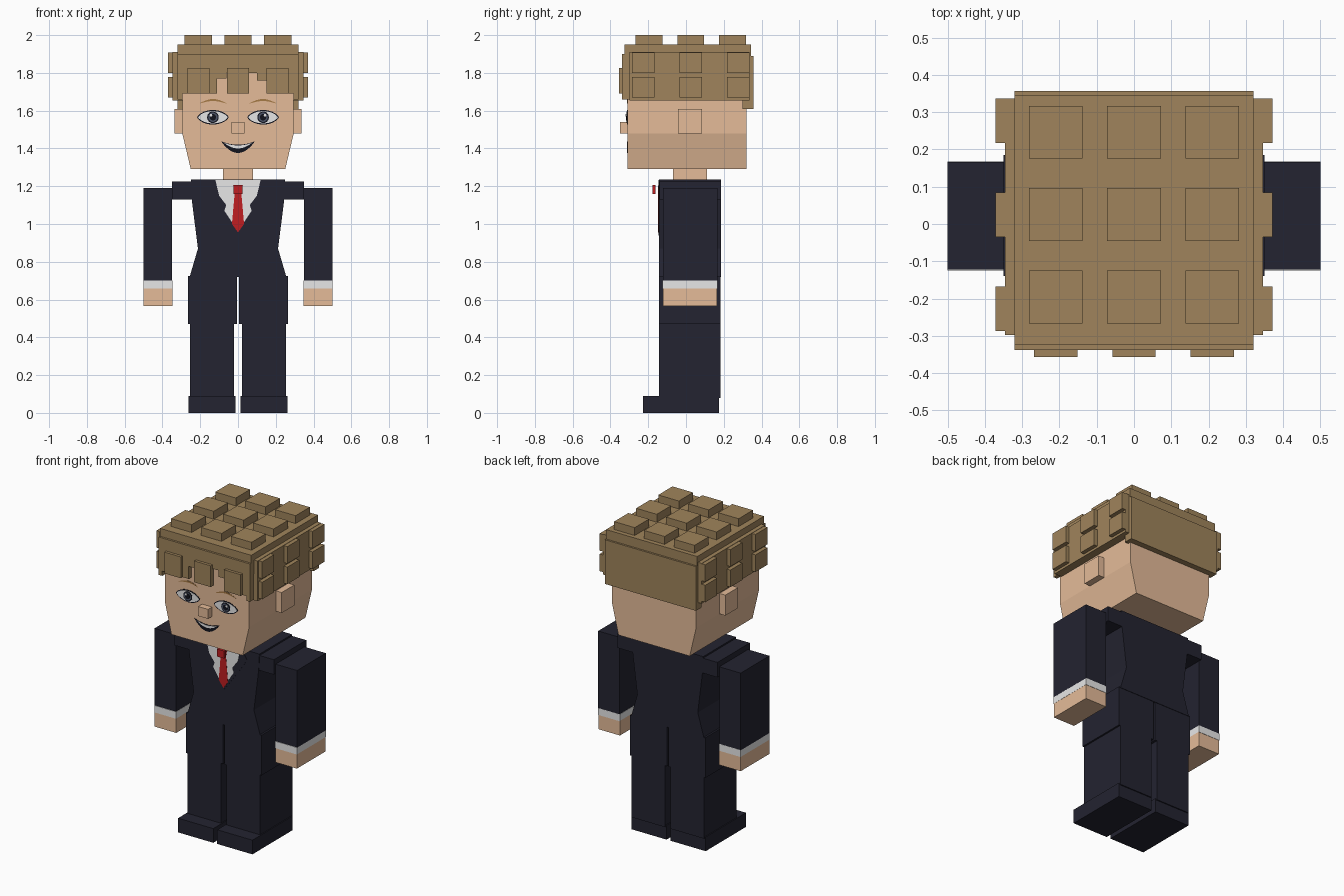
import bpy
import bmesh
from math import sin, cos, pi

default_cube = bpy.data.objects.get("Cube")
if default_cube:
    bpy.data.objects.remove(default_cube, do_unlink=True)


def material(name, red, green, blue):
    """Flat colour given as sRGB bytes, stored as linear values."""
    colour = [(c / 255) ** 2.2 for c in (red, green, blue)] + [1]
    mat = bpy.data.materials.new(name)
    mat.use_nodes = True
    mat.diffuse_color = colour
    mat.node_tree.nodes["Principled BSDF"].inputs["Base Color"].default_value = colour
    return mat


skin = material("skin", 228, 186, 151)
hair = material("hair brown", 158, 131, 92)
suit = material("dark navy suit", 40, 40, 52)
white = material("white", 234, 234, 234)
red = material("tie red", 190, 35, 38)
ink = material("ink black", 24, 25, 34)
iris_grey = material("iris grey", 78, 86, 104)
brow_brown = material("brow brown", 165, 122, 72)


def prism(name, outline, back, front, mat):
    """Extrude an (x, z) outline along y."""
    bm = bmesh.new()
    face = bm.faces.new([bm.verts.new((x, back, z)) for x, z in outline])
    new = bmesh.ops.extrude_face_region(bm, geom=[face])["geom"]
    moved = [v for v in new if isinstance(v, bmesh.types.BMVert)]
    bmesh.ops.translate(bm, verts=moved, vec=(0, front - back, 0))
    bmesh.ops.recalc_face_normals(bm, faces=bm.faces)
    mesh = bpy.data.meshes.new(name)
    bm.to_mesh(mesh)
    bm.free()
    mesh.materials.append(mat)
    obj = bpy.data.objects.new(name, mesh)
    bpy.context.collection.objects.link(obj)
    return obj


def box(name, xs, ys, zs, mat):
    (a, b), (c, d) = xs, zs
    return prism(name, [(a, c), (b, c), (b, d), (a, d)], ys[1], ys[0], mat)


def mirrored(half):
    """Complete a right-hand outline, listed top to bottom, across x = 0."""
    return half + [(-x, z) for x, z in reversed(half) if x > 0]


def plate(name, outline, mat, layer=1, surface=-0.31):
    """Thin painted detail lying on a front surface."""
    return prism(name, outline, surface + 0.002, surface - 0.0015 * layer, mat)


# Head, neck and nose
prism("head", mirrored([(0.295, 1.86), (0.295, 1.48), (0.25, 1.29)]), 0.32, -0.31, skin)
box("neck", (-0.08, 0.08), (-0.07, 0.11), (1.2, 1.3), skin)
box("nose", (-0.035, 0.035), (-0.35, -0.3), (1.48, 1.54), skin)

# Hair cap, back panel and stepped fringe
box("hair_cap", (-0.32, 0.32), (-0.325, 0.345), (1.82, 1.95), hair)
box("hair_back", (-0.32, 0.32), (0.3, 0.357), (1.61, 1.89), hair)
fringe = [(0.32, 1.9), (0.32, 1.66), (0.295, 1.66), (0.295, 1.69), (0.15, 1.69),
          (0.15, 1.76), (0.1, 1.76), (0.1, 1.8), (-0.06, 1.8), (-0.06, 1.77),
          (-0.11, 1.77), (-0.11, 1.69), (-0.295, 1.69), (-0.295, 1.66),
          (-0.32, 1.66), (-0.32, 1.9)]
prism("hair_fringe", fringe, -0.3, -0.338, hair)

# Hair studs on the top and tiles on the front
for i in (-1, 0, 1):
    x = 0.21 * i
    box("fringe_tile", (x - 0.058, x + 0.058), (-0.356, -0.33), (1.69, 1.825), hair)
    for j in (-1, 0, 1):
        y = 0.025 + 0.221 * j
        box("hair_stud", (x - 0.072, x + 0.072), (y - 0.071, y + 0.071), (1.94, 2), hair)

for side, s in (("left", 1), ("right", -1)):
    def part(name, xs, ys, zs, mat):
        box(side + "_" + name, sorted(s * x for x in xs), ys, zs, mat)

    def face_plate(name, outline, mat, layer):
        plate(side + "_" + name, [(s * x, z) for x, z in outline], mat, layer)

    # Hair side panel with two rows of tiles, and ear
    part("hair_side", (0.28, 0.346), (-0.298, 0.337), (1.655, 1.91), hair)
    for j in (-1, 0, 1):
        y = 0.025 + 0.252 * j
        for z in (1.67, 1.8):
            part("hair_tile", (0.34, 0.371), (y - 0.06, y + 0.06), (z, z + 0.108), hair)
    part("ear", (0.29, 0.336), (-0.042, 0.085), (1.48, 1.61), skin)

    # Eye and eyebrow
    def almond(width, height):
        ring = [2 * pi * k / 20 for k in range(20)]
        return [(0.133 + width * cos(t), 1.565 + height * sin(t) * abs(sin(t)) ** 0.4)
                for t in ring]

    def disc(radius, dx=0, dz=0):
        ring = [2 * pi * k / 14 for k in range(14)]
        return [(0.133 + dx + radius * cos(t), 1.565 + dz + radius * sin(t)) for t in ring]

    face_plate("eye_outline", almond(0.084, 0.039), ink, 1)
    face_plate("eye_white", almond(0.078, 0.033), white, 2)
    face_plate("iris_rim", disc(0.031), ink, 3)
    face_plate("iris", disc(0.025), iris_grey, 4)
    face_plate("pupil", disc(0.017), ink, 5)
    face_plate("eye_glint", disc(0.007, 0.01, 0.011), white, 6)
    arch = [k / 8 for k in range(9)]
    upper = [(0.062 + 0.14 * u, 1.64 + 0.022 * sin(pi * u)) for u in arch]
    lower = [(x, z - 0.002 - 0.009 * sin(pi * u)) for u, (x, z) in zip(arch, upper)]
    face_plate("eyebrow", upper + lower[::-1], brow_brown, 1)

    # Shoulder, arm, cuff and hand
    part("shoulder", (0.2, 0.35), (-0.14, 0.185), (1.13, 1.225), suit)
    part("arm", (0.35, 0.5), (-0.122, 0.166), (0.7, 1.19), suit)
    part("cuff", (0.348, 0.5), (-0.125, 0.167), (0.658, 0.702), white)
    part("hand", (0.348, 0.499), (-0.122, 0.165), (0.567, 0.66), skin)

    # Hip, leg and shoe
    part("hip", (0.005, 0.266), (-0.143, 0.182), (0.47, 0.725), suit)
    part("leg", (0.02, 0.255), (-0.143, 0.182), (0.08, 0.475), suit)
    part("shoe", (0.014, 0.261), (-0.228, 0.175), (0, 0.09), suit)

# Mouth with a row of teeth
smile = [k / 6 for k in range(-6, 7)]


def crescent(width, top, dip, depth):
    upper = [(width * u, top - dip * (1 - u * u)) for u in smile]
    lower = [(width * u, top - (dip + depth) * (1 - u * u)) for u in smile]
    return upper + lower[-2:0:-1]


plate("mouth", crescent(0.09, 1.438, 0.018, 0.044), ink)
plate("teeth", crescent(0.074, 1.43, 0.014, 0.016), white, 2)

# Jacket body with a narrow waist
jacket = [(0.25, 1.235), (0.245, 1.13), (0.212, 0.87), (0.256, 0.72)]
prism("jacket", mirrored(jacket), 0.185, -0.143, suit)

# Lapels, shirt front and tie
lapels = [(0.125, 1.234), (0.165, 1.175), (0.13, 1.12), (0, 0.94)]
plate("lapels", mirrored(lapels), suit, 1, -0.143)
shirt = [(0.12, 1.234), (0.1, 1.15), (0.062, 1.1), (0.072, 1.07), (0, 0.96)]
plate("shirt", mirrored(shirt), white, 2, -0.143)
tie = [(0.026, 1.205), (0.018, 1.16), (0.032, 1.0), (0, 0.955)]
plate("tie", mirrored(tie), red, 3, -0.143)
box("tie_knot", (-0.025, 0.025), (-0.177, -0.162), (1.16, 1.207), red)
